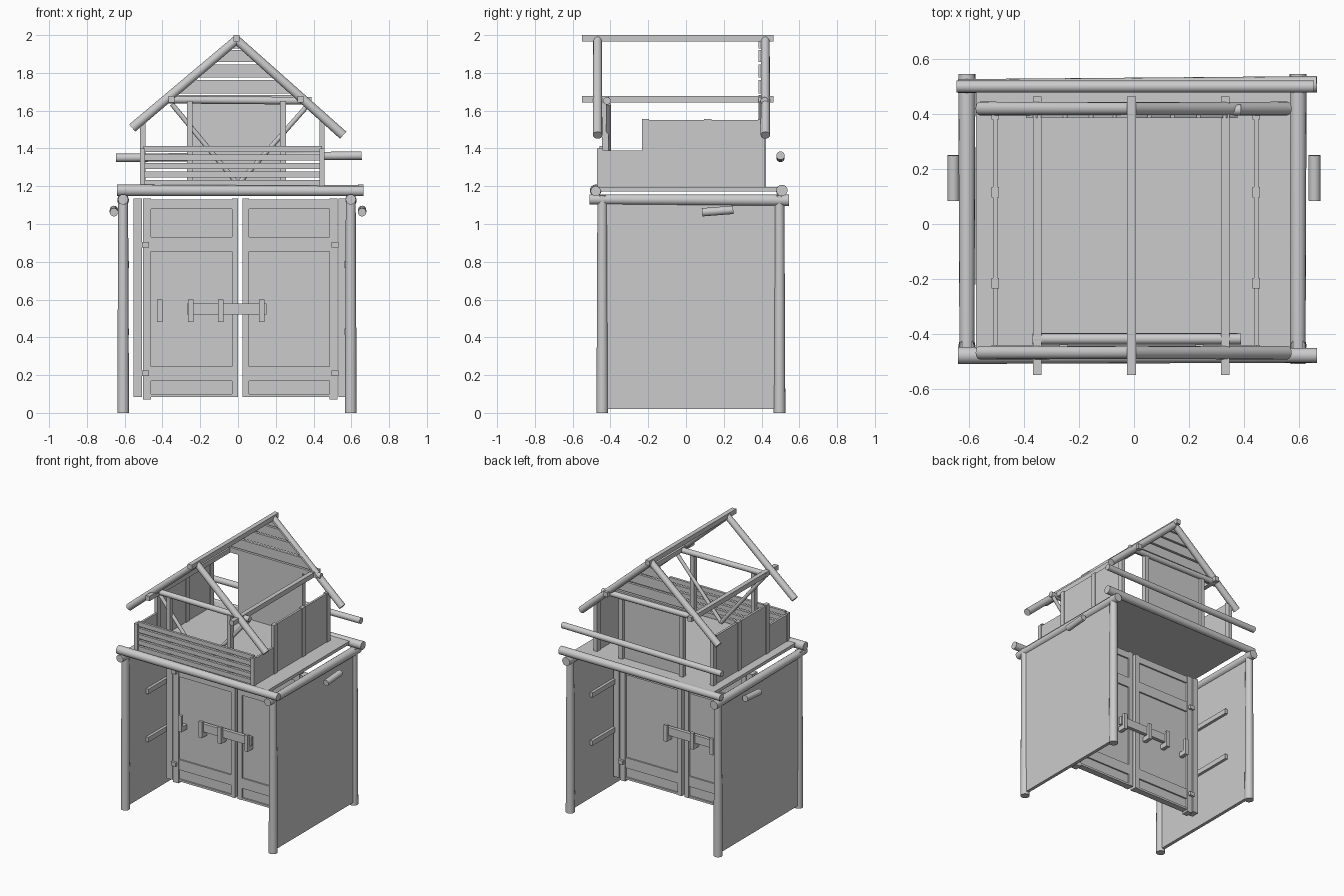
import bpy, bmesh, math
from mathutils import Vector

if "Cube" in bpy.data.objects:
    bpy.data.objects.remove(bpy.data.objects["Cube"])

grey = bpy.data.materials.new("weathered_grey")
grey.diffuse_color = (0.6, 0.6, 0.6, 1)
grey.use_nodes = True
grey.node_tree.nodes["Principled BSDF"].inputs["Base Color"].default_value = grey.diffuse_color


def finish(name, bm, smooth=False):
    bmesh.ops.recalc_face_normals(bm, faces=bm.faces[:])
    me = bpy.data.meshes.new(name)
    bm.to_mesh(me)
    bm.free()
    me.materials.append(grey)
    ob = bpy.data.objects.new(name, me)
    bpy.context.collection.objects.link(ob)
    if smooth:
        bpy.ops.object.select_all(action='DESELECT')
        ob.select_set(True)
        bpy.context.view_layer.objects.active = ob
        bpy.ops.object.shade_smooth_by_angle(angle=math.radians(40))
    return ob


def box(name, x, y, z):
    """Axis-aligned board given by its (min, max) on each axis."""
    bm = bmesh.new()
    bmesh.ops.create_cube(bm, size=1)
    for v in bm.verts:
        v.co = [(r[0] + r[1]) / 2 + c * (r[1] - r[0]) for r, c in zip((x, y, z), v.co)]
    return finish(name, bm)


def log(name, a, b, r, r2=None, sides=16):
    """Round log between two points, optionally tapered."""
    a, b = Vector(a), Vector(b)
    d = b - a
    bm = bmesh.new()
    bmesh.ops.create_cone(bm, cap_ends=True, segments=sides, radius1=r,
                          radius2=r2 or r, depth=d.length)
    q = Vector((0, 0, 1)).rotation_difference(d)
    for v in bm.verts:
        v.co = q @ v.co + (a + b) / 2
    return finish(name, bm, True)


# Corner posts, side walls, side beams, wall rungs and outer pegs
for s, side, px in ((-1, "left", -0.608), (1, "right", 0.597)):
    for y, end in ((-0.443, "front"), (0.495, "back")):
        log(f"{end}_{side}_post", (px, y, 0), (px, y, 1.15), 0.031, 0.026)
    box(f"{side}_wall", (px - 0.012, px + 0.012), (-0.44, 0.49), (0.02, 1.11))
    log(f"{side}_beam", (px, -0.51, 1.13), (px, 0.545, 1.125), 0.027, 0.031)
    for z in (0.43, 0.785):
        a, b = sorted((px + s * -0.005, px - s * 0.032))
        box(f"{side}_wall_rung", (a, b), (-0.22, 0.28), (z - 0.018, z + 0.018))
    log(f"{side}_peg", (s * 0.657, 0.085, 1.062), (s * 0.657, 0.25, 1.075), 0.022)

# Platform with its front and back logs and the rear handrail
box("platform", (-0.575, 0.57), (-0.47, 0.49), (1.172, 1.195))
log("front_platform_log", (-0.64, -0.478, 1.178), (0.665, -0.478, 1.174), 0.031, 0.027)
log("back_platform_log", (-0.64, 0.502, 1.174), (0.665, 0.508, 1.178), 0.025, 0.03)
log("rear_handrail", (-0.645, 0.5, 1.35), (0.655, 0.5, 1.362), 0.022)

# Double doors, framed on both faces
DY = -0.01
for s, side in ((-1, "left"), (1, "right")):
    def dx(a, b):
        return tuple(sorted((0.012 + s * a, 0.012 + s * b)))
    box(f"{side}_door_panel", dx(0.015, 0.5), (DY - 0.012, DY + 0.012), (0.09, 1.125))
    for a, b in ((0.011, 0.045), (0.472, 0.515)):
        zb = 0.085 if a < 0.1 else 0.07
        box(f"{side}_door_stile", dx(a, b), (DY - 0.027, DY + 0.027), (zb, 1.135))
    for a, b in ((0.085, 0.17 - 0.0), (0.17, 0.245), (0.855, 0.93), (1.08, 1.13)):
        if a == 0.085:
            b = 0.1
        box(f"{side}_door_rail", dx(0.045, 0.472), (DY - 0.023, DY + 0.023), (a, b))
    box(f"{side}_door_jamb", dx(0.52, 0.565), (DY - 0.03, DY + 0.03), (0.085, 1.135))
    for z in (0.21, 0.89):
        box(f"{side}_hinge", dx(0.483, 0.52), (DY - 0.045, DY + 0.045), (z - 0.014, z + 0.014))

# Locking bar and its brackets on either face
for s, face in ((-1, "outer"), (1, "inner")):
    def dy(a, b):
        return tuple(sorted((DY + s * a, DY + s * b)))
    box(f"{face}_locking_bar", (-0.27, 0.15), dy(0.03, 0.055), (0.52, 0.58))
    for x in (-0.415, -0.25, -0.092, 0.125):
        box(f"{face}_bar_hook", (x - 0.014, x + 0.014), dy(0.055, 0.075), (0.48, 0.6))
        box(f"{face}_bar_shelf", (x - 0.014, x + 0.014), dy(0.01, 0.06), (0.48, 0.515))

# Cabin side walls with their uprights
for side, x in (("left", -0.505), ("right", 0.445)):
    box(f"{side}_cabin_wall", (x - 0.008, x + 0.008), (-0.22, 0.4), (1.19, 1.55))
    box(f"{side}_low_wall", (x - 0.008, x + 0.008), (-0.46, -0.22), (1.19, 1.39))
    for y in (-0.215, 0.115, 0.4):
        box(f"{side}_wall_upright", (x - 0.014, x + 0.014), (y - 0.019, y + 0.019), (1.19, 1.555))
    box(f"{side}_front_upright", (x - 0.013, x + 0.013), (-0.47, -0.44), (1.19, 1.4))

# Front balustrade slats, tall uprights and V brace
for k in range(5):
    z = 1.2 + 0.045 * k
    box("balustrade_slat", (-0.5, 0.445), (-0.458, -0.44), (z, z + 0.033))
for y, end in ((-0.428, "front"), (0.405, "back")):
    for x in (-0.256, 0.238):
        box(f"{end}_tall_upright", (x - 0.015, x + 0.015), (y - 0.018, y + 0.018), (1.19, 1.65))
    log(f"{end}_tie_beam", (-0.37, y + 0.01, 1.658), (0.39, y + 0.01, 1.652), 0.02)
for x in (-0.35, 0.375):
    log("v_brace", (x, -0.41, 1.635), (0, -0.41, 1.21), 0.013)

# Back wall panel and gable planks with slim gaps
box("back_cabin_wall", (-0.25, 0.235), (0.385, 0.4), (1.19, 1.66))
for a, b in ((1.645, 1.682), (1.692, 1.762), (1.775, 1.845), (1.857, 1.92), (1.93, 1.97)):
    bm = bmesh.new()
    w0, w1 = (1.98 - a) / 0.87, (1.98 - b) / 0.87
    vs = [bm.verts.new((x - 0.008, 0.385, z)) for x, z in ((-w0, a), (w0, a), (w1, b), (-w1, b))]
    f = bm.faces.new(vs)
    ext = bmesh.ops.extrude_face_region(bm, geom=[f])
    for v in ext["geom"]:
        if isinstance(v, bmesh.types.BMVert):
            v.co.y += 0.018
    finish("gable_plank", bm)

# Roof frame: rafters, ridge and purlins
for y, end in ((-0.468, "front"), (0.42, "back")):
    log(f"{end}_left_rafter", (-0.008, y, 1.975), (-0.56, y, 1.508), 0.023, 0.025)
    log(f"{end}_right_rafter", (-0.008, y, 1.975), (0.557, y, 1.47), 0.023, 0.025)
box("ridge_beam", (-0.025, 0.008), (-0.55, 0.463), (1.965, 2.0))
for x, side in ((-0.352, "left"), (0.332, "right")):
    box(f"{side}_purlin", (x - 0.016, x + 0.016), (-0.55, 0.463), (1.642, 1.677))
